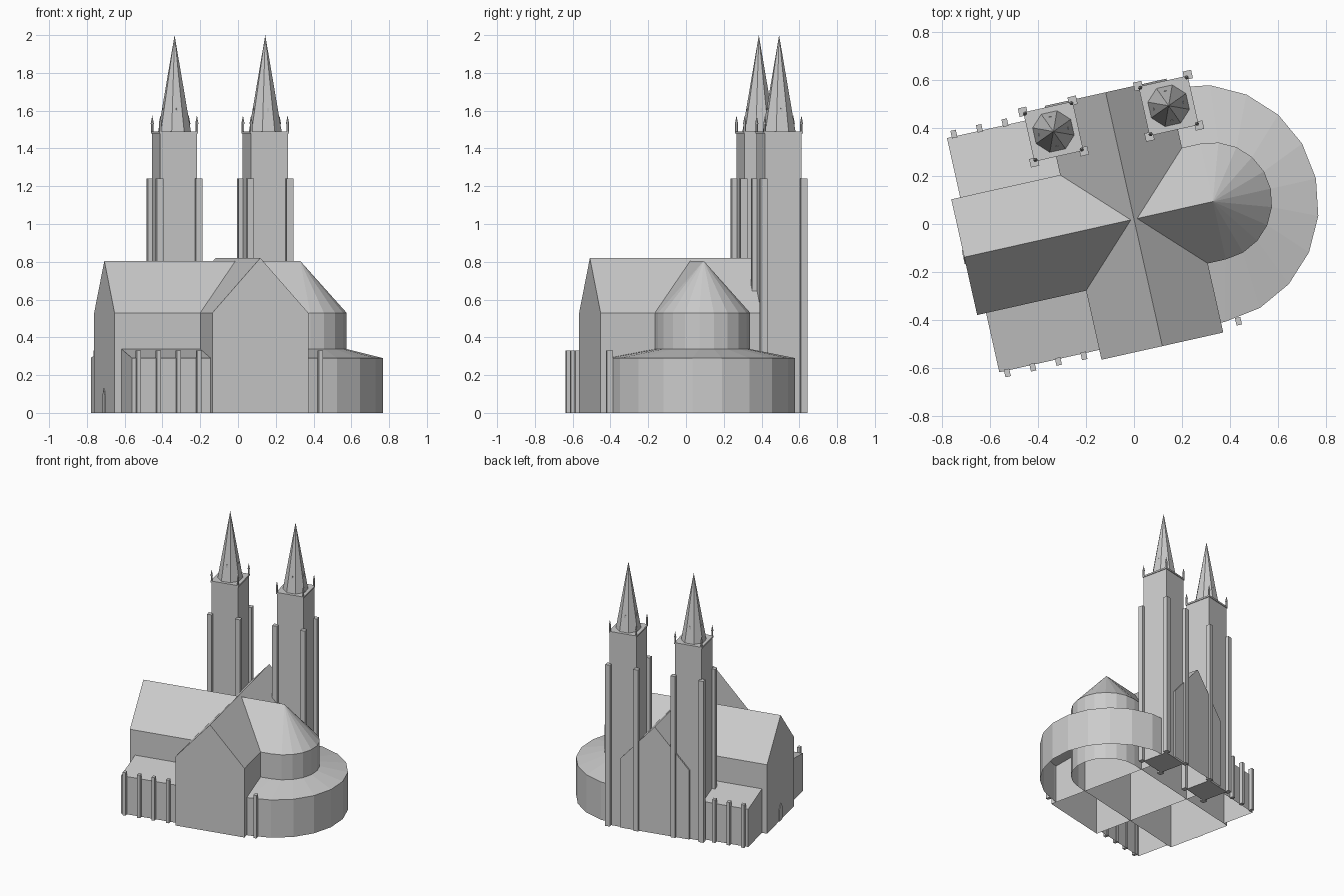
import bpy
import bmesh
from math import sin, cos, pi
from mathutils import Vector, Matrix

if "Cube" in bpy.data.objects:
    bpy.data.objects.remove(bpy.data.objects["Cube"])

stone = bpy.data.materials.new("grey_stone")
stone.use_nodes = True
GREY = (0.6, 0.6, 0.6, 1)
stone.diffuse_color = GREY
stone.node_tree.nodes["Principled BSDF"].inputs["Base Color"].default_value = GREY

# The whole church stands turned a little on its site
SITE = Matrix.Translation((0, 0.02, 0)) @ Matrix.Rotation(0.22, 4, "Z")


def finish(name, bm):
    bmesh.ops.remove_doubles(bm, verts=bm.verts, dist=0.0001)
    bmesh.ops.recalc_face_normals(bm, faces=bm.faces)
    mesh = bpy.data.meshes.new(name)
    bm.to_mesh(mesh)
    bm.free()
    mesh.materials.append(stone)
    obj = bpy.data.objects.new(name, mesh)
    obj.matrix_world = SITE
    bpy.context.collection.objects.link(obj)
    return obj


def face(bm, *points):
    bm.faces.new([bm.verts.new(p) for p in points])


def box(bm, x, y, z0, z1, hx, hy):
    scale = Matrix.Diagonal((2 * hx, 2 * hy, z1 - z0, 1))
    bmesh.ops.create_cube(bm, size=1, matrix=Matrix.Translation((x, y, (z0 + z1) / 2)) @ scale)


def cone(bm, x, y, z0, z1, r0, r1, sides):
    place = Matrix.Translation((x, y, (z0 + z1) / 2)) @ Matrix.Rotation(pi / sides, 4, "Z")
    bmesh.ops.create_cone(bm, cap_ends=True, segments=sides, radius1=r0, radius2=r1,
                          depth=z1 - z0, matrix=place)


def gabled_hall(bm, start, end, half, eave, ridge, along, end_gable=True):
    """Open-bottomed hall; along maps (length, side, height) to a point."""
    def ring(t):
        return [along(t, s, z) for s, z in
                ((-half, 0), (-half, eave), (0, ridge), (half, eave), (half, 0))]
    a, b = ring(start), ring(end)
    for i in range(4):
        face(bm, a[i], a[i + 1], b[i + 1], b[i])
    face(bm, *a)
    if end_gable:
        face(bm, *b)


EAVE, NAVE_RIDGE, NAVE_HALF = 0.53, 0.805, 0.247
APSE_X, AISLE_Y, AISLE_EAVE, AISLE_TOP = 0.337, 0.5, 0.29, 0.338
TRANSEPT_HALF = 0.26
STEPS = 10


def arc(cx, r):
    return [(cx + r * cos(a), r * sin(a))
            for a in (-pi / 2 + pi * i / STEPS for i in range(STEPS + 1))]


# Nave with the round apse at its east end
bm = bmesh.new()
gabled_hall(bm, -0.725, APSE_X, NAVE_HALF, EAVE, NAVE_RIDGE,
            lambda t, s, z: (t, s, z), end_gable=False)
curve = arc(APSE_X, NAVE_HALF)
for p, q in zip(curve, curve[1:]):
    face(bm, (*p, 0), (*q, 0), (*q, EAVE), (*p, EAVE))
    face(bm, (*p, EAVE), (*q, EAVE), (APSE_X, 0, NAVE_RIDGE))
finish("nave_and_apse", bm)

# Transept crossing the nave
bm = bmesh.new()
gabled_hall(bm, -0.542, 0.542, TRANSEPT_HALF, EAVE, 0.82, lambda t, s, z: (s, t, z))
finish("transept", bm)

# Ambulatory: low curved wall and lean-to roof round the apse
bm = bmesh.new()
outer = [(TRANSEPT_HALF, -AISLE_Y)] + arc(0.277, AISLE_Y) + [(TRANSEPT_HALF, AISLE_Y)]
inner = [(TRANSEPT_HALF, -NAVE_HALF)] + curve + [(TRANSEPT_HALF, NAVE_HALF)]
for i in range(len(outer) - 1):
    p, q, r, s = outer[i], outer[i + 1], inner[i + 1], inner[i]
    face(bm, (*p, 0), (*q, 0), (*q, AISLE_EAVE), (*p, AISLE_EAVE))
    face(bm, (*p, AISLE_EAVE), (*q, AISLE_EAVE), (*r, AISLE_TOP), (*s, AISLE_TOP))
finish("ambulatory", bm)

# Side aisles with sloping roofs, and their wall piers
for side, label in ((1, "north"), (-1, "south")):
    bm = bmesh.new()
    west, east = -0.687, -TRANSEPT_HALF
    section = [(AISLE_Y * side, 0), (AISLE_Y * side, AISLE_EAVE),
               (NAVE_HALF * side, AISLE_TOP), (NAVE_HALF * side, 0)]
    for a, b in zip(section, section[1:3]):
        face(bm, (west, *a), (east, *a), (east, *b), (west, *b))
    face(bm, *[(west, *p) for p in section])
    finish(label + "_aisle", bm)

    bm = bmesh.new()
    for x in (-0.655, -0.546, -0.437, -0.328, 0.332):
        box(bm, x, 0.51 * side, 0, 0.33, 0.0115, 0.016)
    finish(label + "_aisle_piers", bm)

# Pointed west doorway as a thin plate
bm = bmesh.new()
door = [(-0.03, 0), (-0.03, 0.09), (0, 0.13), (0.03, 0.09), (0.03, 0)]
face(bm, *[(-0.729, y, z) for y, z in door])
for a, b in zip(door, door[1:]):
    face(bm, (-0.729, *a), (-0.729, *b), (-0.725, *b), (-0.725, *a))
finish("west_door", bm)

# Twin towers
CORNERS = [(i, j) for i in (-1, 1) for j in (-1, 1)]
TOWER_Y, TOP = 0.43, 1.49
for x, label in ((-0.248, "west"), (0.244, "east")):
    bm = bmesh.new()
    box(bm, x, TOWER_Y, 0, TOP - 0.01, 0.1, 0.1)
    finish(label + "_tower_shaft", bm)

    bm = bmesh.new()
    box(bm, x, TOWER_Y, TOP - 0.012, TOP, 0.105, 0.105)
    finish(label + "_tower_cornice", bm)

    bm = bmesh.new()
    for i, j in CORNERS:
        box(bm, x + 0.106 * i, TOWER_Y + 0.108 * j, 0, 1.24, 0.018, 0.018)
    finish(label + "_tower_buttresses", bm)

    bm = bmesh.new()
    for i, j in CORNERS:
        px, py = x + 0.099 * i, TOWER_Y + 0.099 * j
        cone(bm, px, py, TOP, 1.53, 0.007, 0.007, 6)
        cone(bm, px, py, 1.53, 1.575, 0.009, 0, 6)
    finish(label + "_tower_pinnacles", bm)

    bm = bmesh.new()
    cone(bm, x, TOWER_Y, TOP, 2.0, 0.088, 0, 8)
    finish(label + "_spire", bm)

    # Tiny slit dormers on four faces of the spire
    bm = bmesh.new()
    for dx, dy in ((1, 0), (-1, 0), (0, 1), (0, -1)):
        box(bm, x + 0.06 * dx, TOWER_Y + 0.06 * dy, 1.575, 1.615, 0.005, 0.005)
    finish(label + "_spire_slits", bm)
